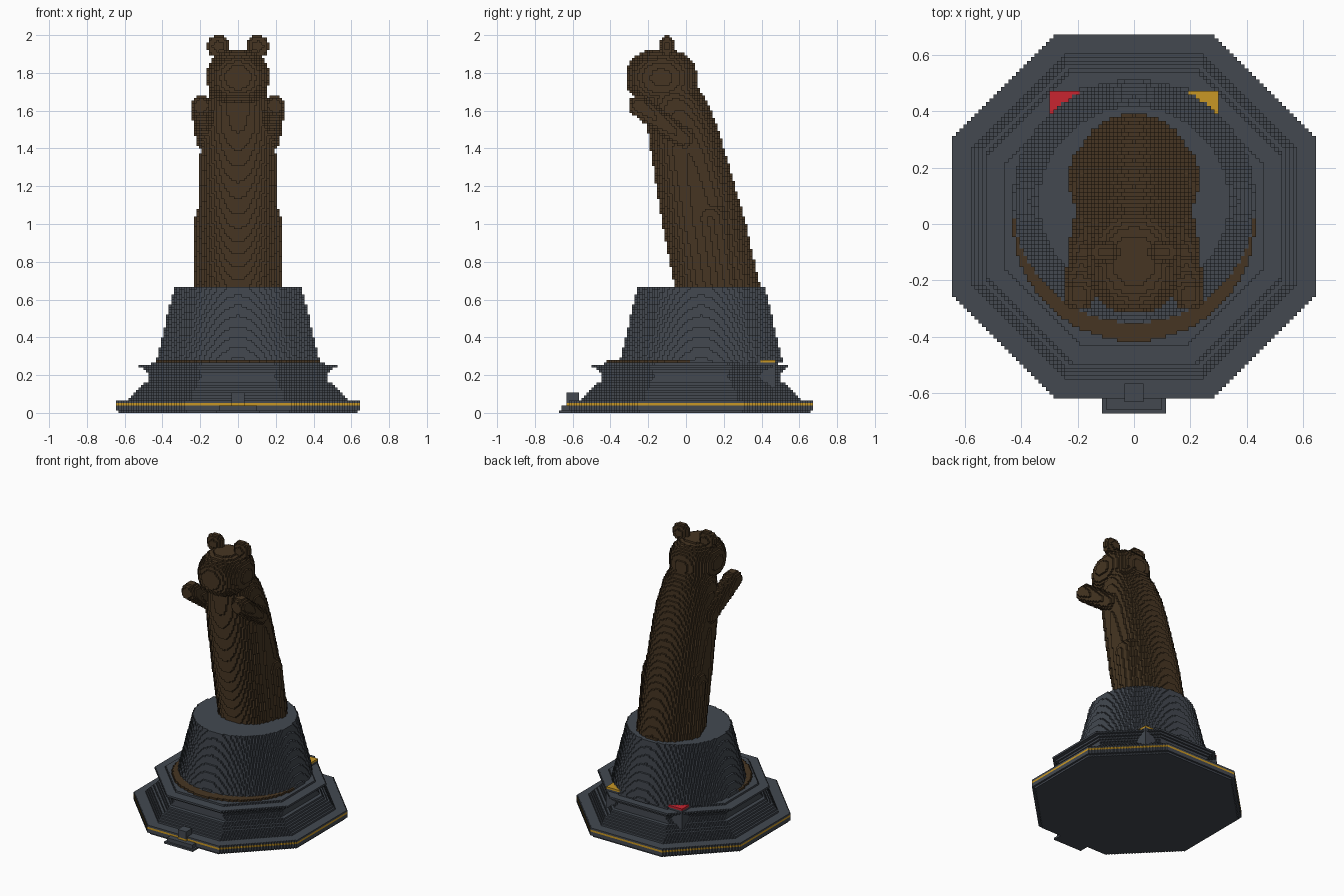
import bpy
from math import floor, ceil, hypot
from mathutils import Vector

V = 2 / 150  # edge of one block

cube = bpy.data.objects.get("Cube")
if cube:
    bpy.data.objects.remove(cube, do_unlink=True)


def material(name, rgb):
    mat = bpy.data.materials.new(name)
    mat.use_nodes = True
    mat.diffuse_color = (*rgb, 1)
    mat.node_tree.nodes["Principled BSDF"].inputs["Base Color"].default_value = (*rgb, 1)
    return mat


GREY = material("slate grey", (0.056, 0.066, 0.081))
BROWN = material("dark brown", (0.061, 0.036, 0.016))
RED = material("signal red", (0.58, 0.018, 0.03))
GOLD = material("gold", (0.58, 0.31, 0.018))

# Block face directions with their corner offsets
SIDES = []
for axis in range(3):
    for sign in (-1, 1):
        u, w = (axis + 1) % 3, (axis + 2) % 3
        loop = [(0, 0), (1, 0), (1, 1), (0, 1)]
        corners = []
        for a, b in (loop if sign > 0 else loop[::-1]):
            c = [0, 0, 0]
            c[axis], c[u], c[w] = (sign > 0), a, b
            corners.append(tuple(int(q) for q in c))
        step = [0, 0, 0]
        step[axis] = sign
        SIDES.append((tuple(step), corners))


def block_part(name, inside, low, high, mats, rule=None):
    """Fill a solid, given as a test on block centres, with cubic blocks."""
    lo = [floor(q / V) - 1 for q in low]
    hi = [ceil(q / V) + 2 for q in high]
    cells = {(i, j, k)
             for k in range(max(lo[2], 0), hi[2])
             for j in range(lo[1], hi[1])
             for i in range(lo[0], hi[0])
             if inside(i * V, j * V, (k + 0.5) * V)}
    index, faces, slots = {}, [], []
    for i, j, k in cells:
        for (a, b, c), corners in SIDES:
            if (i + a, j + b, k + c) not in cells:
                faces.append([index.setdefault((i + p, j + q, k + r), len(index))
                              for p, q, r in corners])
                slots.append(rule((k + 0.5) * V, c) if rule else 0)
    mesh = bpy.data.meshes.new(name)
    mesh.from_pydata([((i - 0.5) * V, (j - 0.5) * V, k * V) for i, j, k in index], [], faces)
    for mat in mats:
        mesh.materials.append(mat)
    mesh.polygons.foreach_set("material_index", slots)
    obj = bpy.data.objects.new(name, mesh)
    bpy.context.collection.objects.link(obj)
    return obj


def sample(profile, z):
    """Interpolate the rows of a profile at height z."""
    for a, b in zip(profile, profile[1:]):
        if a[0] <= z <= b[0]:
            t = (z - a[0]) / (b[0] - a[0])
            return [p + (q - p) * t for p, q in zip(a[1:], b[1:])]
    return None


def ellipsoid(name, centre, radii, mat, power=2):
    def inside(*p):
        return sum(abs((q - c) / r) ** power for q, c, r in zip(p, centre, radii)) <= 1
    return block_part(name, inside, [c - r for c, r in zip(centre, radii)],
                      [c + r for c, r in zip(centre, radii)], [mat])


def capsule(name, start, end, radius, mat, floor_z=0):
    a, b = Vector(start), Vector(end)
    d = b - a

    def inside(*p):
        t = max(0, min(1, (Vector(p) - a).dot(d) / d.length_squared))
        return p[2] > floor_z and (a + d * t - Vector(p)).length <= radius
    return block_part(name, inside, [min(p, q) - radius for p, q in zip(a, b)],
                      [max(p, q) + radius for p, q in zip(a, b)], [mat])


def box(name, low, high, mats, rule=None):
    return block_part(name, lambda *p: all(l < q < h for l, q, h in zip(low, p, high)),
                      low, high, mats, rule)


# Octagonal plinth with a flared rim and a gold stripe
MID = 2 * V
DECK = 20 * V
plinth_profile = [(0, 0.635), (0.013, 0.637), (0.014, 0.648), (0.067, 0.648), (0.068, 0.585),
                  (0.13, 0.53), (0.17, 0.475), (0.2, 0.465), (0.235, 0.505), (0.24, 0.52),
                  (0.253, 0.52), (0.254, 0.46), (DECK, 0.46)]


def plinth(x, y, z):
    row = sample(plinth_profile, z)
    x, y = abs(x), abs(y - MID)
    return bool(row) and max(x, y) <= row[0] and x + y <= row[0] * 1.42


def stripe(z, facing):
    return int(0.04 < z < 0.054 and facing == 0)


block_part("plinth", plinth, (-0.66, -0.64, 0), (0.66, 0.69, DECK), [GREY, GOLD], stripe)

# Tapered drum
DRUM_Y, DRUM_TOP = 0.08, 0.672


def drum(x, y, z):
    radius = 0.433 - 0.098 * (z - DECK) / (DRUM_TOP - DECK)
    return DECK < z < DRUM_TOP and hypot(x, y - DRUM_Y) <= radius


block_part("drum", drum, (-0.45, -0.37, DECK), (0.45, 0.53, DRUM_TOP), [GREY])

# Brown crescent lying round the front of the drum


def crescent(x, y, z):
    return (DECK < z < DECK + V and y < 0.02 and hypot(x, y - 0.015) <= 0.432
            and not drum(x, y, z))


block_part("crescent", crescent, (-0.45, -0.45, DECK), (0.45, 0.1, DECK + V), [BROWN])

# Rear corner blocks with coloured corner plates
for side, word, mat in ((-1, "right", RED), (1, "left", GOLD)):
    x0, x1 = sorted((side * 0.18, side * 0.306))
    box(word + "_corner_block", (x0, 0.33, 0.07), (x1, 0.48, DECK), [GREY])
    block_part(word + "_corner_plate",
               lambda x, y, z: (x0 < x < x1 and 0.39 < y < 0.48 and DECK < z < DECK + V
                                and not drum(x, y, z)),
               (x0, 0.39, DECK), (x1, 0.48, DECK + V), [mat])

# Front step: wide foot, narrower tread and a small post
box("front_foot", (-0.112, -0.675, 0), (0.112, -0.6, V), [GREY])
box("front_tread", (-0.1, -0.66, 0), (0.1, -0.6, 0.04), [GREY])
box("front_post", (-0.037, -0.638, 0), (0.037, -0.56, 0.105), [GREY, GOLD], stripe)

# Leaning animal body: height, centre y, half width, half depth
spine = [(DRUM_TOP, 0.165, 0.207, 0.225), (1.0, 0.097, 0.205, 0.222), (1.37, 0.013, 0.2, 0.197),
         (1.5, -0.015, 0.19, 0.187), (1.65, -0.05, 0.165, 0.16), (1.75, -0.075, 0.12, 0.125)]


def body(x, y, z):
    row = sample(spine, z)
    return bool(row) and (abs(x) / row[1]) ** 2.2 + (abs(y - row[0]) / row[2]) ** 2.2 <= 1


block_part("body", body, (-0.24, -0.3, DRUM_TOP), (0.24, 0.42, 1.75), [BROWN])

# Head, ears, arms and thighs
ellipsoid("head", (0, -0.13, 1.775), (0.165, 0.188, 0.15), BROWN, 2.3)
for side, word in ((-1, "right"), (1, "left")):
    ellipsoid(word + "_ear", (side * 0.105, -0.1, 1.94), (0.06, 0.038, 0.06), BROWN)
    capsule(word + "_arm", (side * 0.165, -0.01, 1.45), (side * 0.195, -0.25, 1.625),
            0.057, BROWN)
    capsule(word + "_thigh", (side * 0.128, 0.2, 0.6), (side * 0.128, 0.13, 1.03),
            0.1, BROWN, DRUM_TOP)
